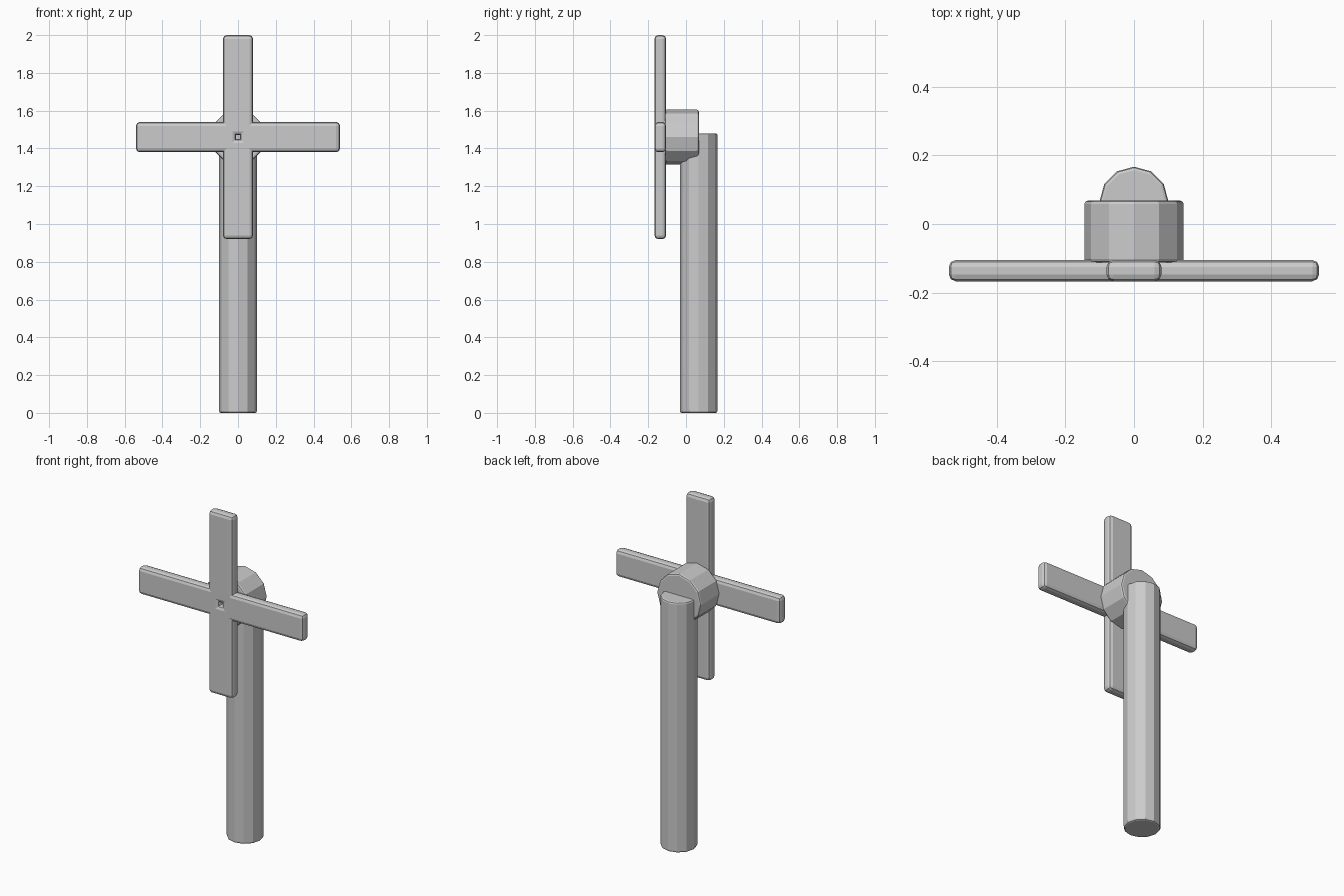
import bpy
from math import radians, pi

if "Cube" in bpy.data.objects:
    bpy.data.objects.remove(bpy.data.objects["Cube"])


def bevel(obj, width, segments):
    # bevel only edges sharper than the 30 degree facet edges
    m = obj.modifiers.new("bevel", 'BEVEL')
    m.width = width
    m.segments = segments
    m.limit_method = 'ANGLE'
    m.angle_limit = radians(50)


def cylinder(name, radius, depth, location, rotation=(0, 0, 0)):
    bpy.ops.mesh.primitive_cylinder_add(vertices=12, radius=radius, depth=depth,
                                        location=location, rotation=rotation)
    obj = bpy.context.object
    obj.name = name
    bevel(obj, 0.01, 2)
    return obj


HUB_Z = 1.46

# upright post and the hub set into its upper front
cylinder("post", 0.10, 1.48, (0, 0.067, 0.74))
cylinder("hub", 0.145, 0.18, (0, -0.022, HUB_Z), (pi / 2, 0, 0))

# four blades around the hub axis, leaving a tiny gap at the centre
INNER, OUTER, WIDTH, THICK = 0.01, 0.54, 0.16, 0.062
for i in range(4):
    bpy.ops.mesh.primitive_cube_add(size=1)
    blade = bpy.context.object
    blade.name = f"blade_{i + 1}"
    for v in blade.data.vertices:
        v.co.x *= WIDTH
        v.co.y *= THICK
        v.co.z = INNER + (v.co.z + 0.5) * (OUTER - INNER)
    blade.location = (0, -0.136, HUB_Z)
    blade.rotation_euler = (0, i * pi / 2, 0)
    bevel(blade, 0.02, 2)
